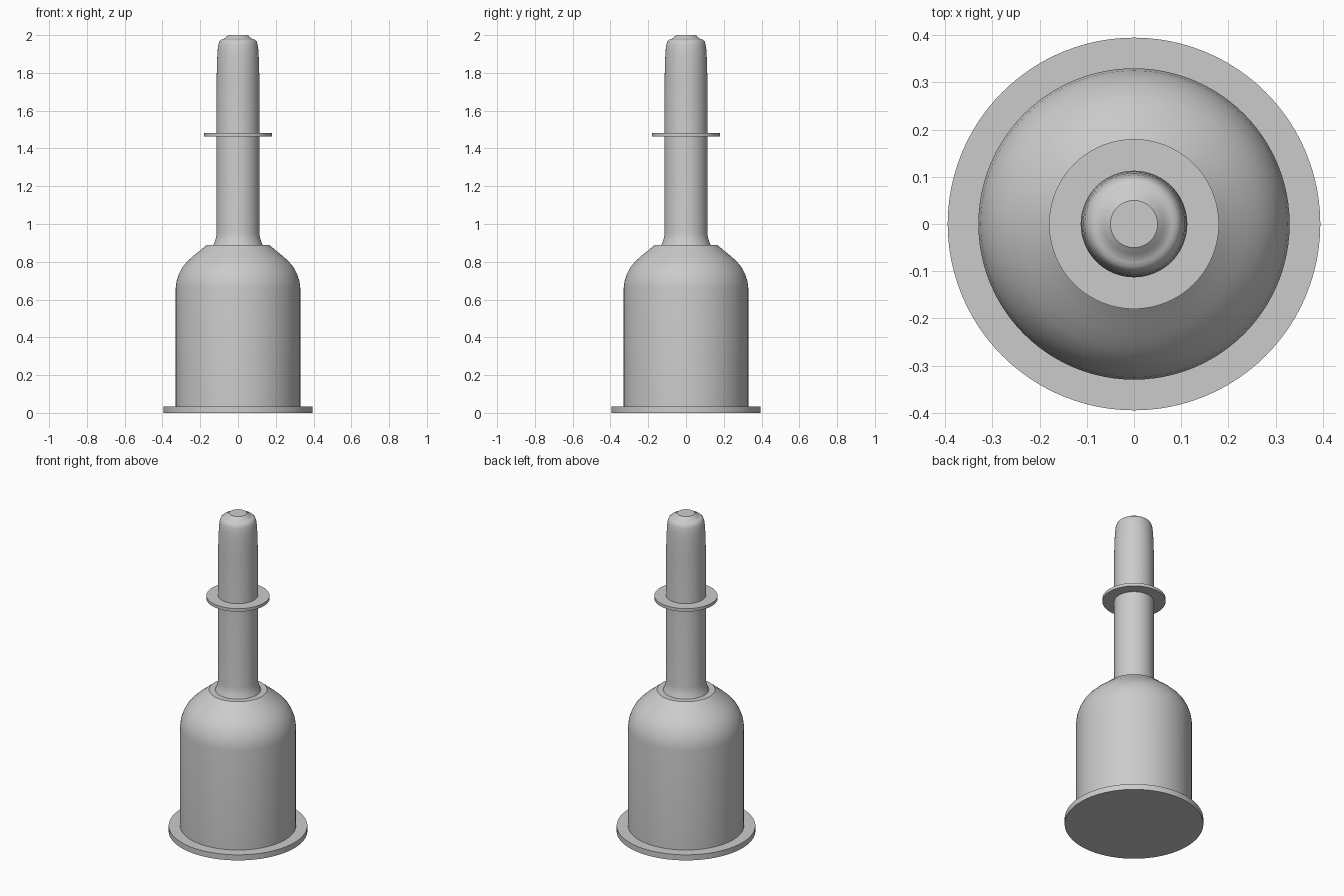
import bpy, bmesh, math

if "Cube" in bpy.data.objects:
    bpy.data.objects.remove(bpy.data.objects["Cube"])

SEGMENTS = 96


def lathe(name, profile):
    """Revolve (radius, height) points around z; ends are capped."""
    bm = bmesh.new()
    rings = []
    for r, z in profile:
        rings.append([bm.verts.new((r * math.cos(2 * math.pi * i / SEGMENTS),
                                    r * math.sin(2 * math.pi * i / SEGMENTS), z))
                      for i in range(SEGMENTS)])
    for low, high in zip(rings, rings[1:]):
        for i in range(SEGMENTS):
            j = (i + 1) % SEGMENTS
            bm.faces.new((low[i], low[j], high[j], high[i]))
    bm.faces.new(rings[0][::-1])
    bm.faces.new(rings[-1])
    mesh = bpy.data.meshes.new(name)
    bm.to_mesh(mesh)
    bm.free()
    obj = bpy.data.objects.new(name, mesh)
    bpy.context.collection.objects.link(obj)
    bpy.context.view_layer.objects.active = obj
    obj.select_set(True)
    bpy.ops.object.shade_smooth_by_angle(angle=math.radians(35))
    obj.select_set(False)
    return obj


# Flat foot disc
lathe("base_flange", [(0.395, 0), (0.395, 0.035)])

# Wide cylinder with rounded shoulder and small flat top
shoulder = [(0.33, 0.66), (0.325, 0.70), (0.313, 0.735), (0.295, 0.77),
            (0.27, 0.80), (0.24, 0.828), (0.21, 0.852), (0.185, 0.873), (0.165, 0.89)]
lathe("body", [(0.33, 0.035)] + shoulder)

# Neck: flared root, straight shaft, rounded tip with a small raised cap
lathe("neck", [(0.13, 0.89), (0.122, 0.91), (0.116, 0.93), (0.113, 0.955),
               (0.113, 1.78), (0.111, 1.86), (0.108, 1.92), (0.104, 1.95),
               (0.099, 1.966), (0.091, 1.975), (0.082, 1.978), (0.073, 1.981),
               (0.064, 1.989), (0.05, 2.0)])

# Thin collar around the neck
lathe("neck_collar", [(0.18, 1.463), (0.18, 1.482)])
